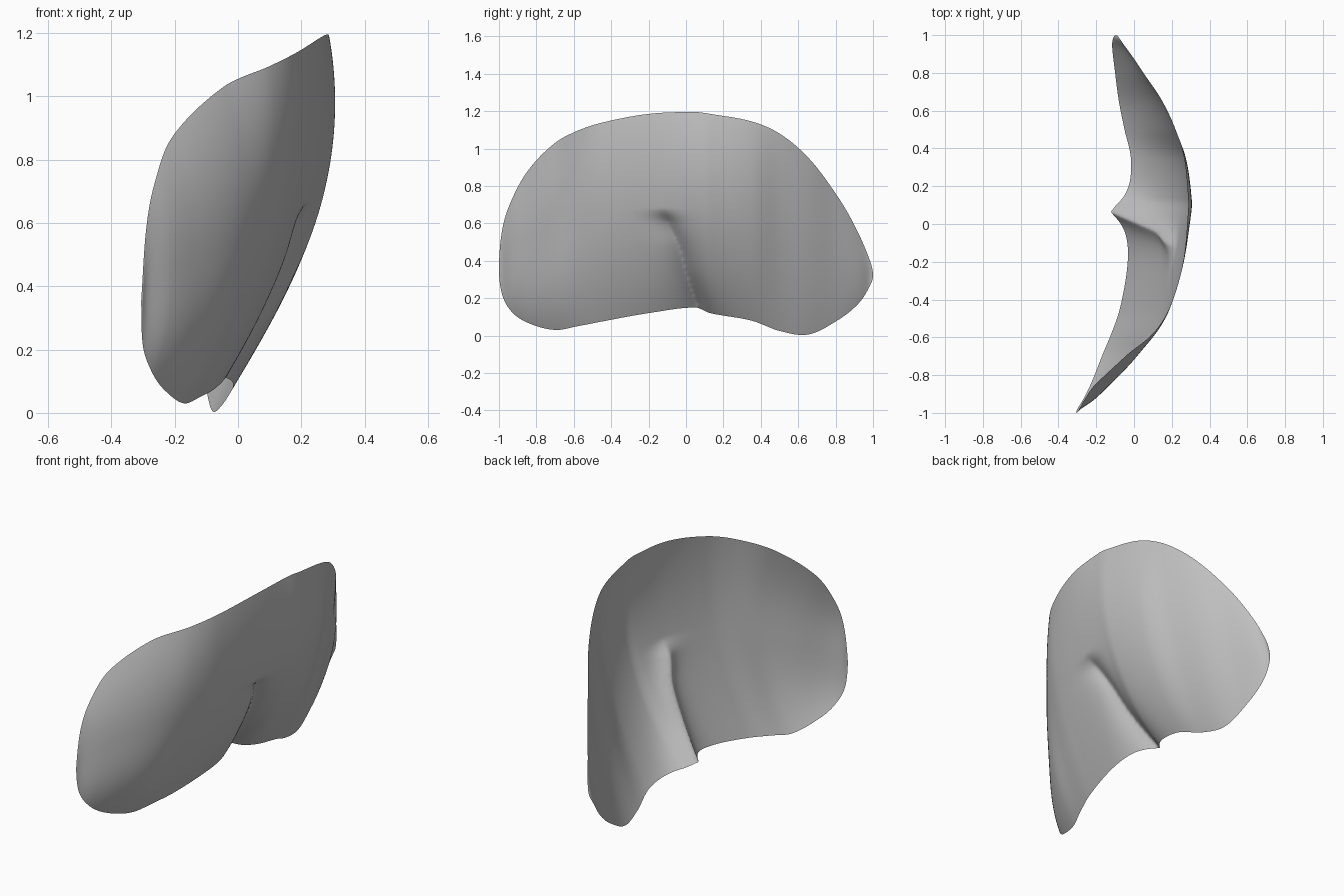
import bpy, bmesh, math

cube = bpy.data.objects.get("Cube")
if cube:
    bpy.data.objects.remove(cube, do_unlink=True)

# Cross-sections along the leaf: y, bottom z, top z, bottom x, top x, bulge
SECTIONS = [
    (-1, .35, .35, -.306, -.306, 0),
    (-.98, .21, .58, -.3, -.29, .012),
    (-.93, .125, .73, -.27, -.262, .055),
    (-.85, .07, .875, -.23, -.205, .09),
    (-.7, .03, 1.03, -.17, -.045, .11),
    (-.58, .05, 1.095, -.12, .1, .085),
    (-.45, .075, 1.138, -.075, .185, .08),
    (-.2, .12, 1.185, -.03, .26, .09),
    (.05, .15, 1.195, -.015, .285, .12),
    (.13, .12, 1.185, -.01, .287, .122),
    (.35, .08, 1.145, -.015, .265, .1),
    (.5, .025, 1.08, -.05, .22, .068),
    (.65, .005, .955, -.08, .15, .05),
    (.8, .075, .76, -.1, .05, .03),
    (.93, .18, .53, -.115, -.04, .015),
    (.98, .26, .41, -.112, -.075, 0),
    (1, .32, .32, -.095, -.095, 0),
]
# Centre line of the fold: z, y, depth
FOLD = [(0, .13, .11), (.15, .07, .11), (.32, .01, .085), (.48, -.035, .065),
        (.6, -.09, .05), (.68, -.12, 0), (2, -.12, 0)]
COLUMNS, ROWS = 320, 110


def angle(y):
    return math.acos(max(-1, min(1, -y)))


def sample(table, keys, k):
    """Smooth interpolation through the rows of a table."""
    i = 0
    while i < len(keys) - 2 and k > keys[i + 1]:
        i += 1
    h = keys[i + 1] - keys[i]
    s = (k - keys[i]) / h

    def slope(j, c):
        a, b = max(j - 1, 0), min(j + 1, len(keys) - 1)
        return (table[b][c] - table[a][c]) / (keys[b] - keys[a]) * h

    return [(1 + 2 * s) * (1 - s) ** 2 * table[i][c] + s * (1 - s) ** 2 * slope(i, c)
            + s * s * (3 - 2 * s) * table[i + 1][c] - s * s * (1 - s) * slope(i + 1, c)
            for c in range(len(table[0]))]


def fold_offset(y, z):
    _, centre, depth = sample(FOLD, [r[0] for r in FOLD], z)
    d = y - centre
    width = (.06 if d > 0 else .08) * (1 - .5 * min(z, 1))
    return max(depth, 0) * math.exp(.25 - math.sqrt(d * d + .0004) / width)


# Curved sheet with a folded notch at its lower middle
bm = bmesh.new()
keys = [angle(r[0]) for r in SECTIONS]
grid = []
for i in range(COLUMNS + 1):
    a = math.pi * i / COLUMNS
    y = -math.cos(a)
    _, low, high, x_low, x_high, bulge = sample(SECTIONS, keys, a)
    # the front lobe has a flatter middle and more curled edges
    power = 2 + 1.5 * max(0, -y - .4)
    column = []
    for j in range(ROWS + 1):
        t = j / ROWS
        z = max(0, low + (high - low) * t)
        x = x_low + (x_high - x_low) * t + bulge * (1 - abs(2 * t - 1) ** power)
        column.append(bm.verts.new((x - fold_offset(y, z), y, z)))
    grid.append(column)
for a, b in zip(grid, grid[1:]):
    for j in range(ROWS):
        bm.faces.new((a[j], b[j], b[j + 1], a[j + 1]))
bmesh.ops.remove_doubles(bm, verts=bm.verts, dist=.0001)

mesh = bpy.data.meshes.new("curved_sheet")
bm.to_mesh(mesh)
bm.free()
sheet = bpy.data.objects.new("curved_sheet", mesh)
bpy.context.collection.objects.link(sheet)

# Plain grey surface
GREY = (.53, .53, .53, 1)
grey = bpy.data.materials.new("plain_grey")
grey.use_nodes = True
grey.diffuse_color = GREY
grey.node_tree.nodes["Principled BSDF"].inputs["Base Color"].default_value = GREY
mesh.materials.append(grey)
for face in mesh.polygons:
    face.use_smooth = True
